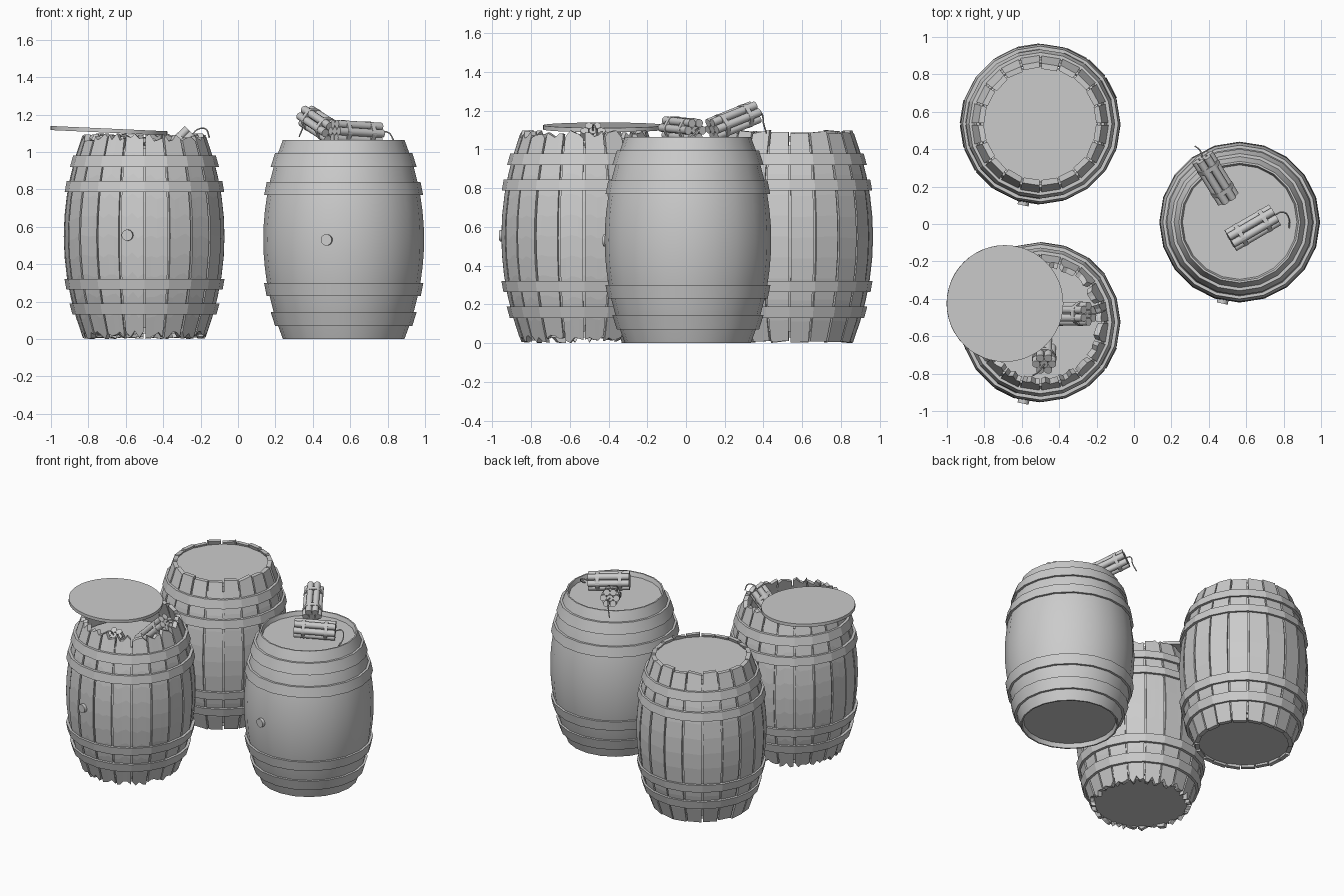
import bpy, bmesh, math, random
from mathutils import Vector, Matrix

if "Cube" in bpy.data.objects:
    bpy.data.objects.remove(bpy.data.objects["Cube"])

random.seed(4)
N = 20                                  # staves / sides per barrel
BARRELS = {"chipped": (-0.5, -0.525), "closed": (-0.5, 0.535), "smooth": (0.565, 0.01)}


def radius(z, h):
    """Bulging barrel profile."""
    return 0.43 - 0.105 * ((z - h / 2) / (h / 2)) ** 2


def make(name, bm, loc=(0, 0, 0), smooth=None):
    bmesh.ops.recalc_face_normals(bm, faces=bm.faces)
    me = bpy.data.meshes.new(name)
    bm.to_mesh(me)
    bm.free()
    ob = bpy.data.objects.new(name, me)
    ob.location = loc
    bpy.context.collection.objects.link(ob)
    if smooth:
        bpy.ops.object.select_all(action='DESELECT')
        ob.select_set(True)
        bpy.context.view_layer.objects.active = ob
        bpy.ops.object.shade_smooth_by_angle(angle=math.radians(smooth))
    return ob


def lathe(name, profile, loc, n=N, closed=False, smooth=None):
    """Revolve (r, z) points; open profiles are capped at both ends."""
    bm = bmesh.new()
    rings = [[bm.verts.new((r * math.sin(2 * math.pi * i / n), -r * math.cos(2 * math.pi * i / n), z))
              for i in range(n)] for r, z in profile]
    pairs = list(zip(rings, rings[1:])) + ([(rings[-1], rings[0])] if closed else [])
    for a, b in pairs:
        for i in range(n):
            j = (i + 1) % n
            bm.faces.new((a[i], a[j], b[j], b[i]))
    if not closed:
        bm.faces.new(rings[0])
        bm.faces.new(rings[-1])
    return make(name, bm, (*loc, 0), smooth)


def hoops(name, loc, bands, h, smooth=None):
    for k, (z0, z1) in enumerate(bands):
        a, b = radius(z0, h), radius(z1, h)
        lathe(f"{name}_hoop_{k}", [(a - .01, z0), (a + .016, z0), (b + .016, z1), (b - .01, z1)],
              loc, closed=True, smooth=smooth)


def disc(name, r, z0, z1, loc):
    return lathe(name, [(r, z0), (r, z1)], loc, n=48, smooth=30)


def cylinder(name, r, depth, mat, n=16):
    bm = bmesh.new()
    bmesh.ops.create_cone(bm, cap_ends=True, segments=n, radius1=r, radius2=r, depth=depth, matrix=mat)
    return make(name, bm, smooth=40)


def bung(name, loc, z):
    d = Vector((-0.09, -0.42, 0)).normalized()
    mat = Matrix.Translation(Vector((*loc, z)) + d * 0.42) @ d.to_track_quat('Z', 'Y').to_matrix().to_4x4()
    cylinder(name, 0.03, 0.05, mat, 20)


def staves(name, loc, h, cols, chip_top, chip_bottom):
    """Ring of thick planks with small gaps and uneven ends."""
    bm = bmesh.new()
    rows, thick, gap = 10, 0.03, 0.012
    for s in range(N):
        a0 = 2 * math.pi * s / N
        a1 = a0 + 2 * math.pi / N
        front, back = [], []
        push = random.uniform(-.003, .003)
        for c in range(cols + 1):
            t = gap / 2 / .13 + (1 - gap / .13) * c / cols
            lo, hi = random.uniform(0, chip_bottom), h - random.uniform(0, chip_top)
            u = (Vector((math.sin(a0), -math.cos(a0), 0)).lerp(Vector((math.sin(a1), -math.cos(a1), 0)), t))
            fcol, bcol = [], []
            for k in range(rows + 1):
                z = lo + (hi - lo) * k / rows
                r = radius(z, h) + push
                fcol.append(bm.verts.new(u * r + Vector((0, 0, z))))
                bcol.append(bm.verts.new(u * (r - thick) + Vector((0, 0, z))))
            front.append(fcol)
            back.append(bcol)
        for c in range(cols):
            for k in range(rows):
                for g in (front, back):
                    bm.faces.new((g[c][k], g[c + 1][k], g[c + 1][k + 1], g[c][k + 1]))
            for k in (0, rows):
                bm.faces.new((front[c][k], front[c + 1][k], back[c + 1][k], back[c][k]))
        for c in (0, cols):
            for k in range(rows):
                bm.faces.new((front[c][k], front[c][k + 1], back[c][k + 1], back[c][k]))
    make(name, bm, (*loc, 0))
    # inner lining closes the gaps between planks
    zs = [.06 + (h - .14) * k / 10 for k in range(11)]
    lathe(name + "_lining", [(radius(z, h) - .012, z) for z in zs]
          + [(radius(z, h) - .028, z) for z in reversed(zs)], loc, closed=True)


def bundle(name, centre, axis, fuse):
    """Seven sticks, two straps and a drooping fuse."""
    r, length = 0.0215, 0.275
    axis = Vector(axis).normalized()
    mat = Matrix.Translation(centre) @ axis.to_track_quat('Z', 'Y').to_matrix().to_4x4()
    spots = [(0, 0)] + [(2 * r * math.cos(k * math.pi / 3), 2 * r * math.sin(k * math.pi / 3)) for k in range(6)]
    for i, (x, y) in enumerate(spots):
        cylinder(f"{name}_stick_{i}", r, length, mat @ Matrix.Translation((x, y, 0)), 14)
    outline = []
    for k in range(6):
        x, y = spots[k + 1]
        for d in (-30, 0, 30):
            a = k * math.pi / 3 + math.radians(d)
            outline.append((x + 1.08 * r * math.cos(a), y + 1.08 * r * math.sin(a)))
    for i, z in enumerate((-.075, .075)):
        bm = bmesh.new()
        a, b = [[bm.verts.new(mat @ Vector((x, y, z + dz))) for x, y in outline] for dz in (-.012, .012)]
        bm.faces.new(a)
        bm.faces.new(b)
        for k in range(len(a)):
            j = (k + 1) % len(a)
            bm.faces.new((a[k], a[j], b[j], b[k]))
        make(f"{name}_strap_{i}", bm)
    end = Vector(centre) + axis * length / 2
    cu = bpy.data.curves.new(name + "_fuse", 'CURVE')
    cu.dimensions, cu.bevel_depth, cu.bevel_resolution, cu.resolution_u = '3D', 0.004, 1, 5
    cu.use_fill_caps = True
    sp = cu.splines.new('BEZIER')
    sp.bezier_points.add(len(fuse))
    for p, off in zip(sp.bezier_points, [(0, 0, 0)] + fuse):
        p.co = end + Vector(off)
        p.handle_left_type = p.handle_right_type = 'AUTO'
    bpy.context.collection.objects.link(bpy.data.objects.new(name + "_fuse", cu))


# Two stave barrels
H = 1.1
stave_bands = [(.13, .19), (.265, .322), (.787, .845), (.92, .98)]
for key, cols, top, bottom in (("chipped", 4, .045, .045), ("closed", 1, .02, .015)):
    loc = BARRELS[key]
    staves(key + "_staves", loc, H, cols, top, bottom)
    hoops(key, loc, stave_bands, H)
    bung(key + "_bung", loc, .555)
    disc(key + "_bottom", .315, .03, .06, loc)
disc("closed_lid", .307, 1.04, 1.07, BARRELS["closed"])
disc("chipped_filling", .345, .87, .9, BARRELS["chipped"])

# Loose lid lying askew on the chipped barrel
loose = disc("loose_lid", .312, -.011, .011, (-.69, -.425))
loose.location.z = 1.114
loose.rotation_euler.y = math.radians(2.6)

# Smooth barrel with recessed ends
h = 1.065
loc = BARRELS["smooth"]
outer = [(radius(h * k / 14, h), h * k / 14) for k in range(15)]
lathe("smooth_body", [(.306, .03), (.315, 0)] + outer + [(.315, h), (.306, h - .03)], loc, smooth=30)
hoops("smooth", loc, [(.07, .145), (.23, .30), (.77, .84), (.92, .995)], h, 30)
bung("smooth_bung", loc, .53)

# Stick bundles: two on the smooth barrel, two inside the chipped one
bundle("bundle_right", (.635, -.02, 1.105), (.86, .5, -.05), [(.04, .015, .01), (.075, -.02, -.03), (.075, -.07, -.06)])
bundle("bundle_raised", (.435, .245, 1.147), (-.5, .81, .33), [(-.01, .03, 0), (-.02, .045, -.06), (-.04, .06, -.11)])
bundle("bundle_inside", (-.34, -.48, 1.0), (.7, 0, .7), [(.03, 0, .025), (.07, .01, .025), (.09, .02, -.02)])
bundle("bundle_front", (-.48, -.68, .925), (0, -.5, .85), [(-.01, -.015, .03), (-.03, -.04, .03), (-.06, -.06, 0)])
